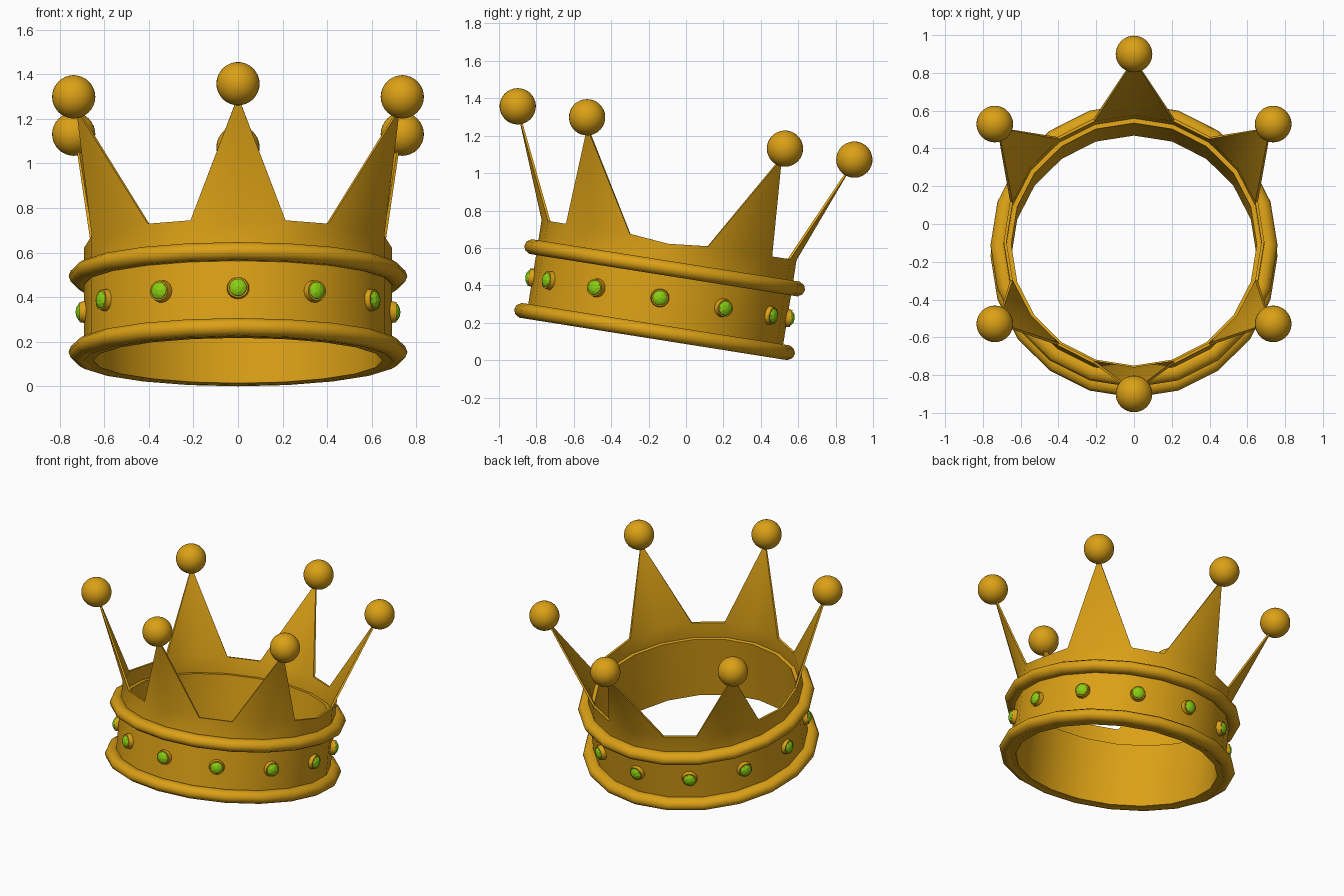
import bpy, bmesh, math
from mathutils import Matrix, Vector

if "Cube" in bpy.data.objects:
    bpy.data.objects.remove(bpy.data.objects["Cube"])

N = 20                                  # sides of the crown
SPIKES = (0, 3, 7, 10, 13, 17)          # columns that carry a spike
TILT = Matrix.Translation((0, -0.168, 0.153)) @ Matrix.Rotation(math.radians(-9), 4, 'X')


def material(name, rgb):
    m = bpy.data.materials.new(name)
    m.diffuse_color = (*rgb, 1)
    m.use_nodes = True
    m.node_tree.nodes["Principled BSDF"].inputs["Base Color"].default_value = m.diffuse_color
    return m


gold = material("gold", (0.71, 0.355, 0.008))
green = material("gem_green", (0.25, 0.62, 0.006))


def polar(r, deg, z):
    a = math.radians(deg - 90)
    return Vector((r * math.cos(a), r * math.sin(a), z))


def finish(bm, name, mat, angle=35):
    bmesh.ops.recalc_face_normals(bm, faces=bm.faces[:])
    me = bpy.data.meshes.new(name)
    bm.to_mesh(me)
    bm.free()
    me.materials.append(mat)
    for p in me.polygons:
        p.use_smooth = angle > 0
    if angle > 0:
        me.set_sharp_from_angle(angle=math.radians(angle))
    ob = bpy.data.objects.new(name, me)
    ob.matrix_world = TILT
    bpy.context.collection.objects.link(ob)
    return ob


# Band with thin upper wall, inner ledge and six leaning spikes
bm = bmesh.new()
cols = []
for k in range(N):
    h = 0.475 if k in (5, 15) else 0.495
    prof = [(0.69, -0.038), (0.69, 0.36), (0.69, h), (0.675, h),
            (0.675, 0.385), (0.65, 0.385), (0.65, -0.038)]
    cols.append([bm.verts.new(polar(r, k * 18, z)) for r, z in prof])
for k in range(N):
    a, b = cols[k], cols[(k + 1) % N]
    for j in range(7):
        if j == 2 and (k in SPIKES or (k + 1) % N in SPIKES):
            continue                    # rim is open below a spike
        n = (j + 1) % 7
        bm.faces.new((a[j], b[j], b[n], a[n]))
for k in SPIKES:
    tip_out = bm.verts.new(polar(0.897, k * 18, 1.02))
    tip_in = bm.verts.new(polar(0.887, k * 18, 1.024))
    mid = cols[k]
    for side in (cols[k - 1], cols[(k + 1) % N]):
        bm.faces.new((side[2], mid[2], tip_out))
        bm.faces.new((side[3], mid[3], tip_in))
        bm.faces.new((side[2], side[3], tip_in, tip_out))
finish(bm, "crown_band", gold)


# Rounded rings around the band
def ring(name, height, seg=10):
    bm = bmesh.new()
    loops = []
    for k in range(N):
        loops.append([bm.verts.new(polar(0.71 + 0.05 * math.cos(t), k * 18,
                                         height + 0.042 * math.sin(t)))
                      for t in (2 * math.pi * j / seg for j in range(seg))])
    for k in range(N):
        a, b = loops[k], loops[(k + 1) % N]
        for j in range(seg):
            n = (j + 1) % seg
            bm.faces.new((a[j], b[j], b[n], a[n]))
    # keep the inside of the tube hidden in the wall
    for v in bm.verts:
        r = math.hypot(v.co.x, v.co.y)
        if r < 0.67:
            v.co.x *= 0.67 / r
            v.co.y *= 0.67 / r
    finish(bm, name, gold, 50)


ring("lower_ring", 0.0)
ring("upper_ring", 0.345)

# Balls on the spike tips
for i, k in enumerate(SPIKES):
    bm = bmesh.new()
    bmesh.ops.create_uvsphere(bm, u_segments=32, v_segments=16, radius=0.097,
                              matrix=Matrix.Translation(polar(0.911, k * 18, 1.075)))
    finish(bm, f"tip_ball_{i + 1}", gold)

# Twelve gems in round settings
for i in range(12):
    deg = i * 30
    turn = Matrix.Rotation(math.radians(deg), 4, 'Z') @ Matrix.Rotation(math.radians(90), 4, 'X')
    bm = bmesh.new()
    bmesh.ops.create_cone(bm, cap_ends=True, segments=20, radius1=0.052, radius2=0.046,
                          depth=0.04, matrix=Matrix.Translation(polar(0.69, deg, 0.182)) @ turn)
    finish(bm, f"gem_setting_{i + 1}", gold)
    bm = bmesh.new()
    bmesh.ops.create_icosphere(bm, subdivisions=2, radius=1,
                               matrix=Matrix.Translation(polar(0.702, deg, 0.182)) @ turn
                               @ Matrix.Diagonal((0.043, 0.043, 0.027, 1)))
    finish(bm, f"gem_{i + 1}", green, 0)
